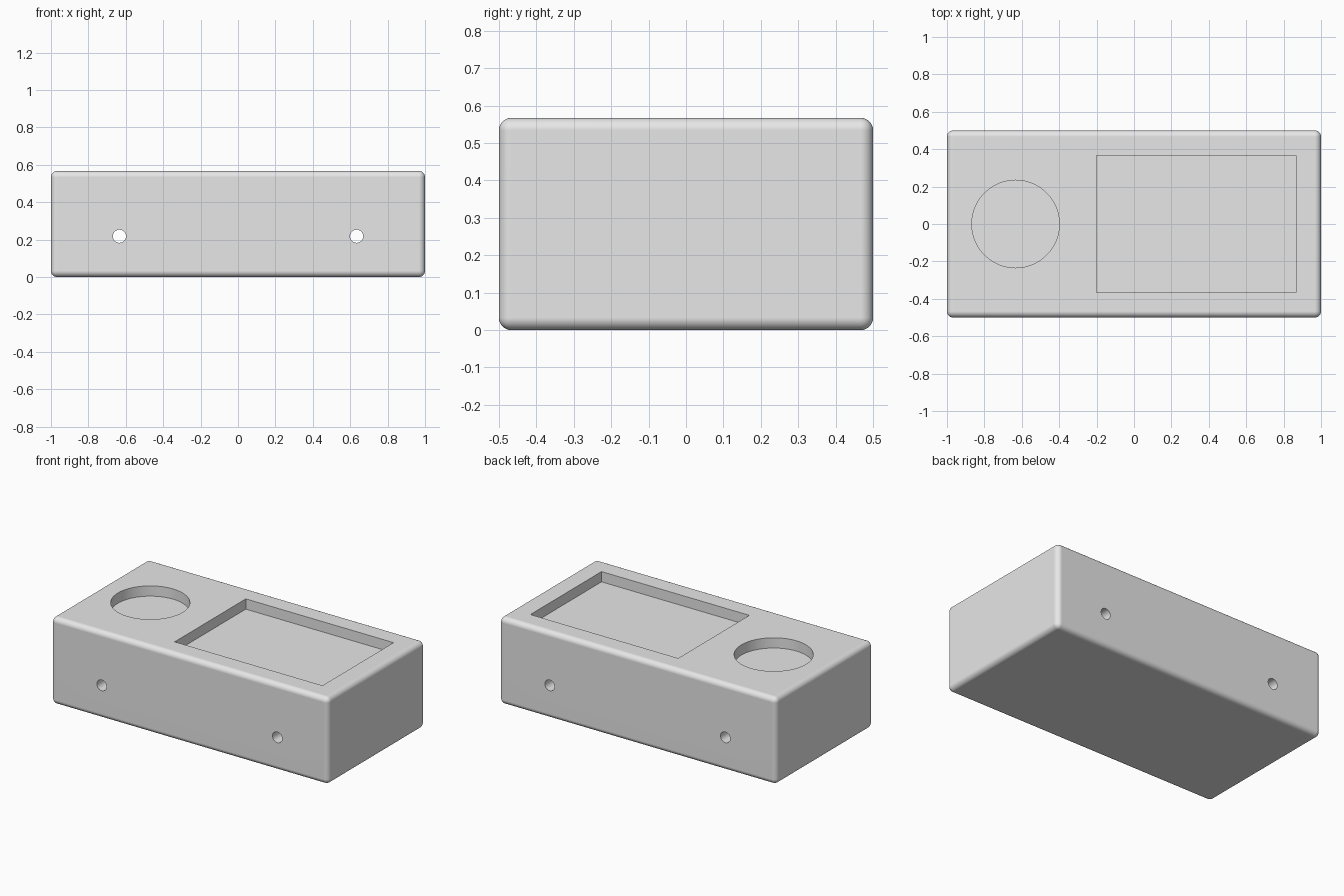
import bpy
import math

default_cube = bpy.data.objects.get("Cube")
if default_cube:
    bpy.data.objects.remove(default_cube, do_unlink=True)

HEIGHT = 0.567
POCKET_DEPTH = 0.067

grey = bpy.data.materials.new("light_grey")
grey.use_nodes = True
grey.diffuse_color = (0.8, 0.8, 0.8, 1)
grey.node_tree.nodes["Principled BSDF"].inputs["Base Color"].default_value = grey.diffuse_color


def box(name, size, location):
    bpy.ops.mesh.primitive_cube_add(size=1, location=location)
    obj = bpy.context.object
    obj.name = name
    obj.scale = size
    bpy.ops.object.transform_apply(location=False, rotation=False, scale=True)
    obj.data.materials.append(grey)
    return obj


def cylinder(name, radius, depth, location, sides, tilt=0):
    bpy.ops.mesh.primitive_cylinder_add(vertices=sides, radius=radius, depth=depth,
                                        location=location, rotation=(tilt, 0, 0))
    obj = bpy.context.object
    obj.name = name
    obj.data.materials.append(grey)
    return obj


def apply_modifier(obj, modifier):
    bpy.context.view_layer.objects.active = obj
    bpy.ops.object.modifier_apply(modifier=modifier.name)


# Rounded block
body = box("body", (2, 1, HEIGHT), (0, 0, HEIGHT / 2))
bevel = body.modifiers.new("rounded_edges", "BEVEL")
bevel.width = 0.033
bevel.segments = 8
apply_modifier(body, bevel)

# Cutters: two pockets in the top, and two holes running front to back
cutters = [
    box("square_pocket_cutter", (1.067, 0.733, 2 * POCKET_DEPTH), (0.333, 0, HEIGHT)),
    cylinder("round_pocket_cutter", 0.234, 2 * POCKET_DEPTH, (-0.633, 0, HEIGHT), 96),
]
for side in (-1, 1):
    cutters.append(cylinder("through_hole_cutter", 0.035, 1.2,
                            (side * 0.634, 0, 0.218), 48, math.pi / 2))

for cutter in cutters:
    cutter.hide_render = True
    cut = body.modifiers.new("cut", "BOOLEAN")
    cut.operation = "DIFFERENCE"
    cut.solver = "EXACT"
    cut.object = cutter
    apply_modifier(body, cut)
    bpy.data.objects.remove(cutter, do_unlink=True)

# Smooth roundings, crisp pocket rims and flat large faces
bpy.ops.object.select_all(action="DESELECT")
body.select_set(True)
bpy.context.view_layer.objects.active = body
bpy.ops.object.shade_smooth_by_angle(angle=math.radians(30))
normals = body.modifiers.new("flat_face_normals", "WEIGHTED_NORMAL")
normals.keep_sharp = True
